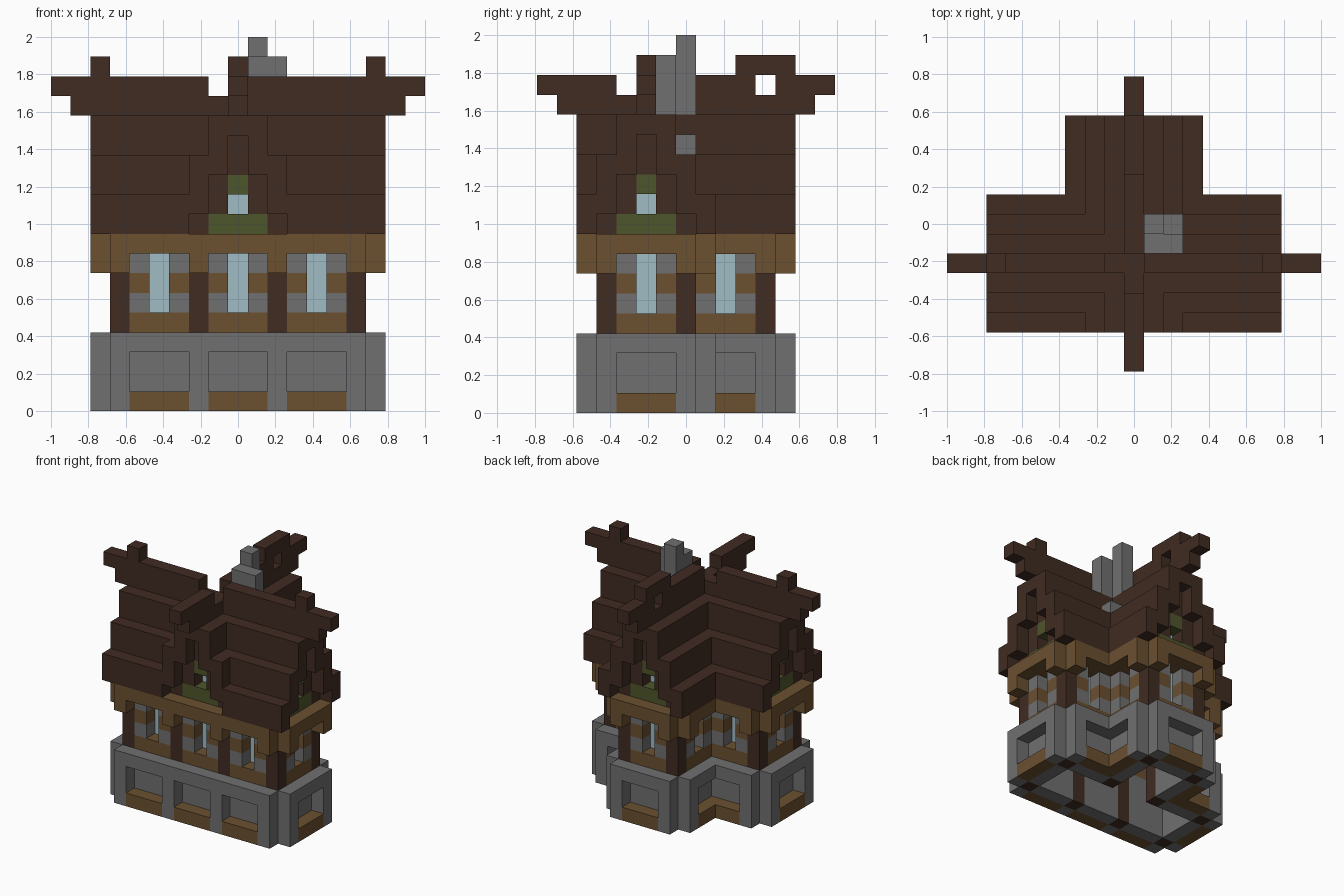
import bpy, bmesh
from mathutils import Vector

U = 2 / 19  # edge of one building block
if "Cube" in bpy.data.objects:
    bpy.data.objects.remove(bpy.data.objects["Cube"], do_unlink=True)


def material(name, *rgb):
    m = bpy.data.materials.new(name)
    m.use_nodes = True
    m.diffuse_color = (*rgb, 1)
    bsdf = m.node_tree.nodes["Principled BSDF"]
    bsdf.inputs["Base Color"].default_value = (*rgb, 1)
    bsdf.inputs["Roughness"].default_value = 0.9
    return m


STONE = material("grey_stone", 0.162, 0.162, 0.162)
PLANK = material("oak_plank", 0.147, 0.08, 0.03)
DARK = material("dark_timber", 0.051, 0.025, 0.016)
GREEN = material("moss_green", 0.076, 0.093, 0.025)
GLASS = material("pale_glass", 0.352, 0.503, 0.558)

parts = {}   # part name -> (material, set of block cells)


def put(name, mat, i, j, k0, k1=None):
    """Add a vertical run of blocks to a part."""
    cells = parts.setdefault(name, (mat, set()))[1]
    cells.update((i, j, k) for k in range(k0, (k0 if k1 is None else k1) + 1))


def in_house(i, j):
    return (abs(i) <= 6 and -4 <= j <= 0) or (abs(i) <= 2 and -4 <= j <= 4)


SIDES = [(1, 0), (-1, 0), (0, 1), (0, -1)]
AROUND = SIDES + [(1, 1), (1, -1), (-1, 1), (-1, -1)]
PLAN = [(i, j) for i in range(-9, 10) for j in range(-7, 8)]
posts = {(s * i, j) for s in (1, -1) for i, j in [(6, -4), (6, 0), (2, -4), (2, 0), (2, 4)]}

# window centre -> direction it looks
windows = {(0, -4): (0, -1), (0, 4): (0, 1)}
for s in (1, -1):
    windows.update({(4 * s, -4): (0, -1), (4 * s, 0): (0, 1),
                    (6 * s, -2): (s, 0), (2 * s, 2): (s, 0)})

# Walls, posts and the ring of blocks standing just outside them
for i, j in PLAN:
    if in_house(i, j):
        if all(in_house(i + a, j + b) for a, b in AROUND):
            continue
        if (i, j) in posts:
            put("corner_posts", DARK, i, j, 0, 8)
            continue
        put("foundation", STONE, i, j, 0, 3)
        put("wall_planks", PLANK, i, j, 4)
        put("wall_planks", PLANK, i, j, 8)
        if (i, j) in windows:
            a, b = windows[i, j]
            put("window_glass", GLASS, i - a, j - b, 5, 7)
        else:
            put("window_stones", STONE, i, j, 5)
            put("wall_planks", PLANK, i, j, 6)
            put("window_stones", STONE, i, j, 7)
    elif any(in_house(i + a, j + b) for a, b in SIDES):
        put("foundation", STONE, i, j, 3)
        put("eave_beams", PLANK, i, j, 8)
        if any((i + a, j + b) in posts for a, b in SIDES):
            put("foundation", STONE, i, j, 0, 2)
            put("eave_beams", PLANK, i, j, 7)
        else:
            put("foundation_sills", PLANK, i, j, 0)


# Stepped roof shell: two crossing gable roofs
def roof_span(r):
    r = abs(r)
    return (9 if r == 3 else 14 - 2 * r), 16 - 2 * r


for i, j in PLAN:
    spans = []
    if abs(i) <= 7 and abs(j + 2) <= 3:
        spans.append(roof_span(j + 2))
    if abs(i) <= 3 and abs(j) <= 5:
        spans.append(roof_span(i))
    if spans:
        put("roof", DARK, i, j, max(lo for lo, hi in spans), max(hi for lo, hi in spans))

# Ridge beam ends, finials and the broken places in the ridge
for s in (1, -1):
    put("roof", DARK, 8 * s, -2, 15, 16)
    put("roof", DARK, 9 * s, -2, 16)
    put("roof", DARK, 7 * s, -2, 17)
    put("roof", DARK, 0, 6 * s, 15, 16)
    put("roof", DARK, 0, 7 * s, 16)
for j in (3, 4, 5):
    put("roof", DARK, 0, j, 17)
parts["roof"][1].difference_update({(0, 4, 16), (-1, -2, 16), (0, -2, 16), (0, -3, 16)})

# Gable walls with a small attic window, set back under the roof edge
for ci, cj in [(0, -4), (0, 4), (6, -2), (-6, -2)]:
    a, b = windows[ci, cj]
    for r in range(-2, 3):
        i, j = ci + r * abs(b), cj + r * abs(a)
        if abs(r) == 2:
            put("gable_timber", DARK, i, j, 9)
        else:
            put("gable_panels", GREEN, i, j, 9)
            if r:
                put("gable_timber", DARK, i, j, 10, 11)
    put("gable_panels", GREEN, ci, cj, 11)
    put("gable_timber", DARK, ci, cj, 12, 13)
    put("attic_glass", GLASS, ci - a, cj - b, 10)

# Chimney
put("chimney", STONE, 1, 0, 15, 18)
put("chimney", STONE, 1, -1, 15, 17)
put("chimney", STONE, 2, -1, 15, 17)
put("chimney", STONE, 2, 0, 13)

# Turn each part into a mesh of its exposed faces
solid = set().union(*(cells for mat, cells in parts.values()))
AXES = [Vector((1, 0, 0)), Vector((0, 1, 0)), Vector((0, 0, 1))]
for name, (mat, cells) in parts.items():
    bm = bmesh.new()
    for cell in sorted(cells):
        centre = Vector(cell) + AXES[2] * 0.5
        for n in range(3):
            for s in (1, -1):
                normal = AXES[n] * s
                if tuple(int(c) for c in Vector(cell) + normal) in solid:
                    continue
                u, v = AXES[(n + 1) % 3] / 2, AXES[(n + 2) % 3] / 2 * s
                mid = centre + normal / 2
                bm.faces.new([bm.verts.new((mid + p) * U)
                              for p in (-u - v, u - v, u + v, v - u)])
    bmesh.ops.remove_doubles(bm, verts=bm.verts, dist=U / 100)
    mesh = bpy.data.meshes.new(name)
    bm.to_mesh(mesh)
    bm.free()
    mesh.materials.append(mat)
    bpy.context.scene.collection.objects.link(bpy.data.objects.new(name, mesh))
